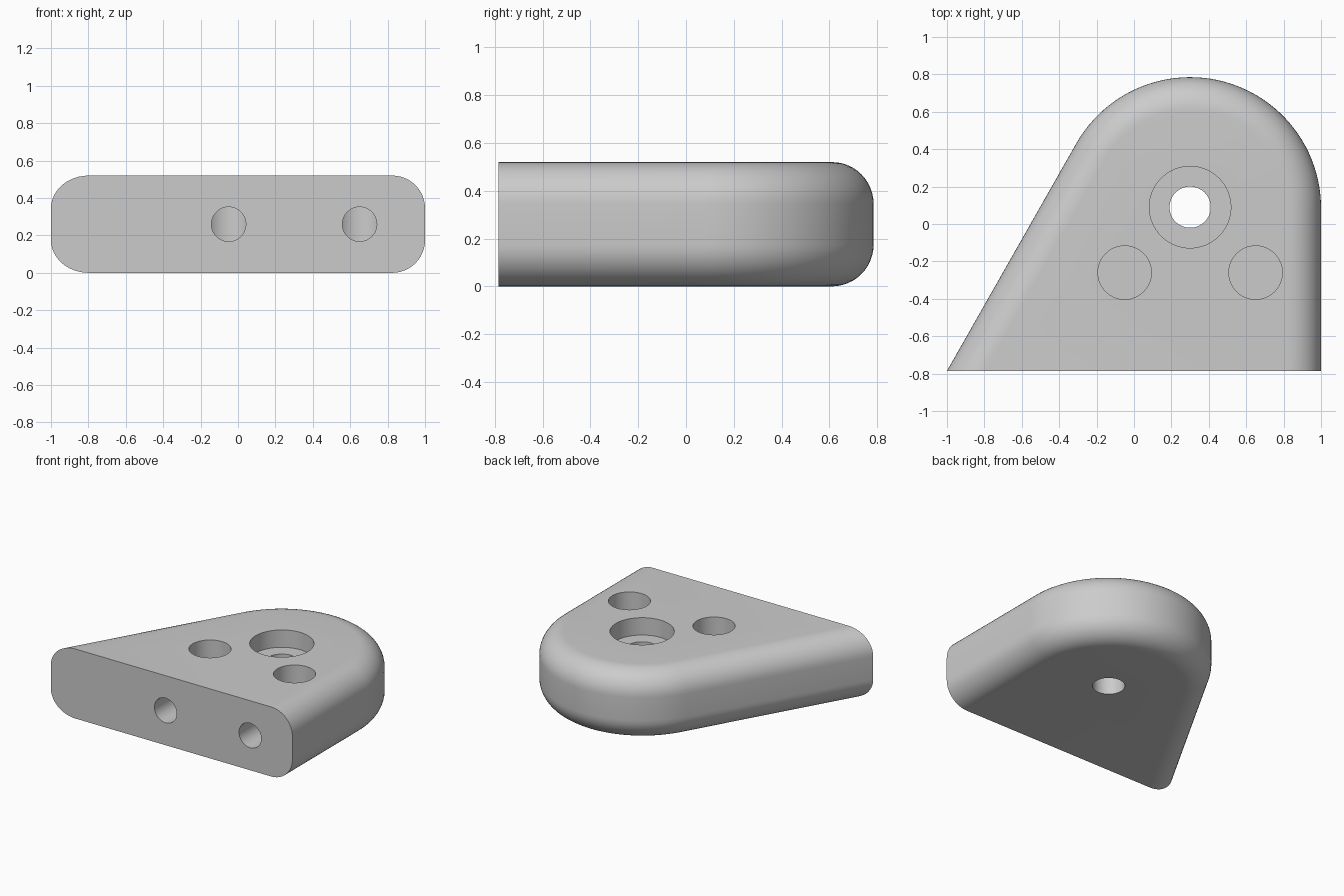
import bpy
import bmesh
from math import sin, cos, pi, radians
from mathutils import Matrix

cube = bpy.data.objects.get("Cube")
if cube:
    bpy.data.objects.remove(cube)

HEIGHT, FRONT, FILLET = 0.52, -0.785, 0.175
CX, CY, RADIUS = 0.30, 0.085, 0.70

grey = bpy.data.materials.new("plain grey")
grey.use_nodes = True
grey.diffuse_color = (0.6, 0.6, 0.6, 1)
grey.node_tree.nodes["Principled BSDF"].inputs["Base Color"].default_value = (0.6, 0.6, 0.6, 1)


def make_object(name, bm):
    bmesh.ops.recalc_face_normals(bm, faces=bm.faces)
    mesh = bpy.data.meshes.new(name)
    bm.to_mesh(mesh)
    bm.free()
    mesh.materials.append(grey)
    obj = bpy.data.objects.new(name, mesh)
    bpy.context.collection.objects.link(obj)
    return obj


def outline(inset):
    """Rounded tongue, inset everywhere except along the front face."""
    r = RADIUS - inset
    pts = [(-1 + inset / sin(radians(60)), FRONT), (1 - inset, FRONT)]
    for i in range(49):
        a = radians(150) * i / 48
        pts.append((CX + r * cos(a), CY + r * sin(a)))
    return pts


def drill(body, radius, start, depth, axis="Z"):
    """Cut a round hole from start, downward or backward by depth."""
    bm = bmesh.new()
    extra = 0.1
    bmesh.ops.create_cone(bm, cap_ends=True, segments=64, radius1=radius,
                          radius2=radius, depth=depth + extra)
    bmesh.ops.translate(bm, verts=bm.verts, vec=(0, 0, (extra - depth) / 2))
    if axis == "Y":
        bmesh.ops.rotate(bm, verts=bm.verts, matrix=Matrix.Rotation(pi / 2, 3, "X"))
    bmesh.ops.translate(bm, verts=bm.verts, vec=start)
    cutter = make_object("hole_cutter", bm)
    cutter.hide_render = True
    mod = body.modifiers.new("hole", "BOOLEAN")
    mod.operation = "DIFFERENCE"
    mod.solver = "EXACT"
    mod.object = cutter
    bpy.ops.object.modifier_apply(modifier=mod.name)
    bpy.data.objects.remove(cutter)


# Body: stacked outlines following a quarter-round at the bottom and top
STEPS = 12
arc = [(FILLET * (1 - sin(t)), FILLET * (1 - cos(t)))
       for t in (pi / 2 * i / STEPS for i in range(STEPS + 1))]
layers = arc + [(d, HEIGHT - z) for d, z in reversed(arc)]

bm = bmesh.new()
rings = [[bm.verts.new((x, y, z)) for x, y in outline(d)] for d, z in layers]
count = len(rings[0])
for low, high in zip(rings, rings[1:]):
    for i in range(1, count):
        j = (i + 1) % count
        bm.faces.new((low[i], low[j], high[j], high[i]))
bm.faces.new(rings[0])
bm.faces.new(rings[-1])
# Flat front face
bm.faces.new([r[0] for r in rings] + [r[1] for r in reversed(rings)])
body = make_object("mounting_block", bm)
bpy.context.view_layer.objects.active = body
body.select_set(True)

# Counterbored through hole
drill(body, 0.218, (CX, CY + 0.005, HEIGHT), 0.13)
drill(body, 0.11, (CX, CY + 0.005, HEIGHT), HEIGHT + 0.1)

# Nut pockets from the top, each met by a bolt hole from the front
for x in (-0.05, 0.65):
    drill(body, 0.143, (x, -0.26, HEIGHT), 0.39)
    drill(body, 0.092, (x, FRONT, HEIGHT / 2), 0.5, "Y")

bpy.ops.object.shade_smooth_by_angle(angle=radians(30))
